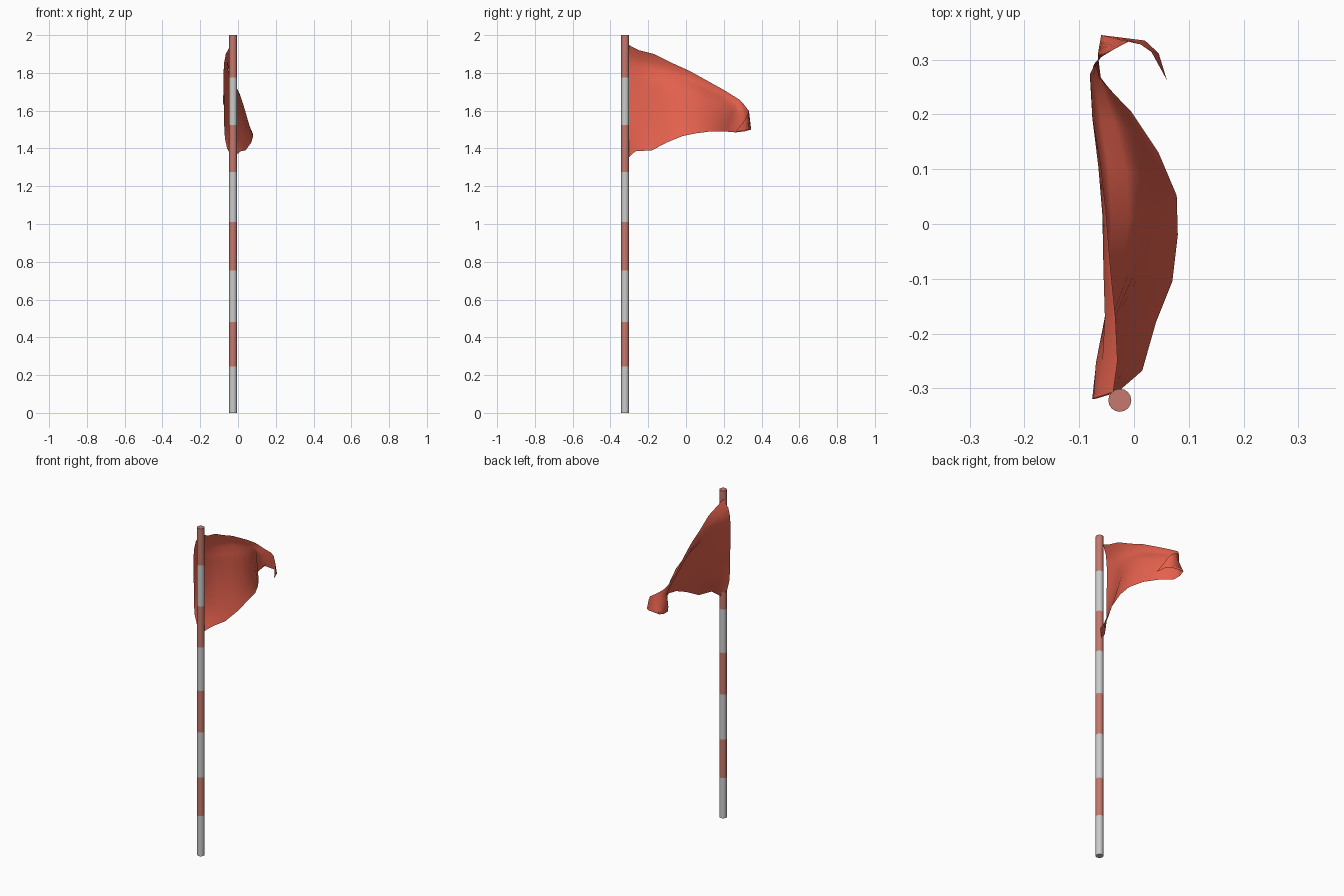
import bpy, bmesh, math
from mathutils import Vector

if "Cube" in bpy.data.objects:
    bpy.data.objects.remove(bpy.data.objects["Cube"])


def material(name, rgb):
    m = bpy.data.materials.new(name)
    m.diffuse_color = (*rgb, 1)
    m.use_nodes = True
    m.node_tree.nodes["Principled BSDF"].inputs["Base Color"].default_value = m.diffuse_color
    return m


def finish(bm, name, mats, angle):
    me = bpy.data.meshes.new(name)
    bm.to_mesh(me)
    bm.free()
    for m in mats:
        me.materials.append(m)
    ob = bpy.data.objects.new(name, me)
    bpy.context.collection.objects.link(ob)
    bpy.ops.object.select_all(action='DESELECT')
    ob.select_set(True)
    bpy.context.view_layer.objects.active = ob
    bpy.ops.object.shade_smooth_by_angle(angle=math.radians(angle))
    return ob


# Striped pole: stacked rings, alternating grey and red bands
SIDES, RADIUS, PX, PY = 16, 0.021, -0.026, -0.322
LEVELS = [0, 0.245, 0.48, 0.755, 1.01, 1.275, 1.525, 1.775, 2.0]
bm = bmesh.new()
rings = []
for z in LEVELS:
    rings.append([bm.verts.new((PX + RADIUS * math.cos(2 * math.pi * k / SIDES),
                                PY + RADIUS * math.sin(2 * math.pi * k / SIDES), z))
                  for k in range(SIDES)])
for i in range(len(LEVELS) - 1):
    for k in range(SIDES):
        n = (k + 1) % SIDES
        f = bm.faces.new((rings[i][k], rings[i][n], rings[i + 1][n], rings[i + 1][k]))
        f.material_index = i % 2
bm.faces.new(rings[0][::-1])
bm.faces.new(rings[-1]).material_index = 1
finish(bm, "pole", [material("pole_grey", (0.8, 0.8, 0.8)),
                    material("pole_red", (0.56, 0.19, 0.155))], 40)

# Pennant: stations from the hoist to the curled tip
# (top edge, bottom edge, sideways belly, lip below the top edge)
STATIONS = [
    ((-.038, -.307, 1.95), (-.030, -.307, 1.35), -.041, 0),
    ((-.030, -.250, 1.92), (.015, -.268, 1.385), -.056, .010),
    ((-.034, -.170, 1.90), (.040, -.180, 1.39), -.030, .020),
    ((-.043, -.080, 1.855), (.070, -.105, 1.43), -.004, .026),
    ((-.051, .020, 1.81), (.080, -.020, 1.465), .014, .030),
    ((-.061, .110, 1.76), (.078, .052, 1.48), .018, .030),
    ((-.076, .200, 1.71), (.045, .130, 1.49), .016, .022),
    ((-.077, .280, 1.66), (-.005, .205, 1.49), 0, .012),
    ((-.060, .305, 1.635), (-.060, .262, 1.485), -.015, 0),
    ((-.035, .320, 1.615), (-.066, .310, 1.49), -.006, 0),
    ((-.010, .333, 1.60), (-.060, .345, 1.50), 0, 0),
    ((.012, .328, 1.585), (.020, .335, 1.50), 0, 0),
    ((.032, .314, 1.555), (.045, .312, 1.495), 0, 0),
    ((.060, .263, 1.488), (.060, .263, 1.488), 0, 0),
]
ROWS = 12
bm = bmesh.new()
grid = []
for i, (top, bottom, belly, lip) in enumerate(STATIONS):
    power = 6 if i == 0 else 3 if i == 1 else 2
    column = []
    for j in range(ROWS + 1):
        v = j / ROWS
        p = Vector(top).lerp(Vector(bottom), v)
        bulge = 1 - abs(2 * v - 1) ** power
        # outward folds gather high on the cloth
        shape = bulge if belly < 0 else 6.75 * v * (1 - v) ** 2
        t = (v / 0.12) ** 2
        p.x += belly * shape - lip * t * math.exp(1 - t)
        if i == 0:
            p.y -= 0.013 * bulge
        column.append(bm.verts.new(p))
    grid.append(column)
for a, b in zip(grid, grid[1:]):
    for j in range(ROWS):
        bm.faces.new((a[j], a[j + 1], b[j + 1], b[j]))
bmesh.ops.remove_doubles(bm, verts=bm.verts[:], dist=1e-5)
finish(bm, "pennant", [material("pennant_red", (0.78, 0.12, 0.075))], 80)
